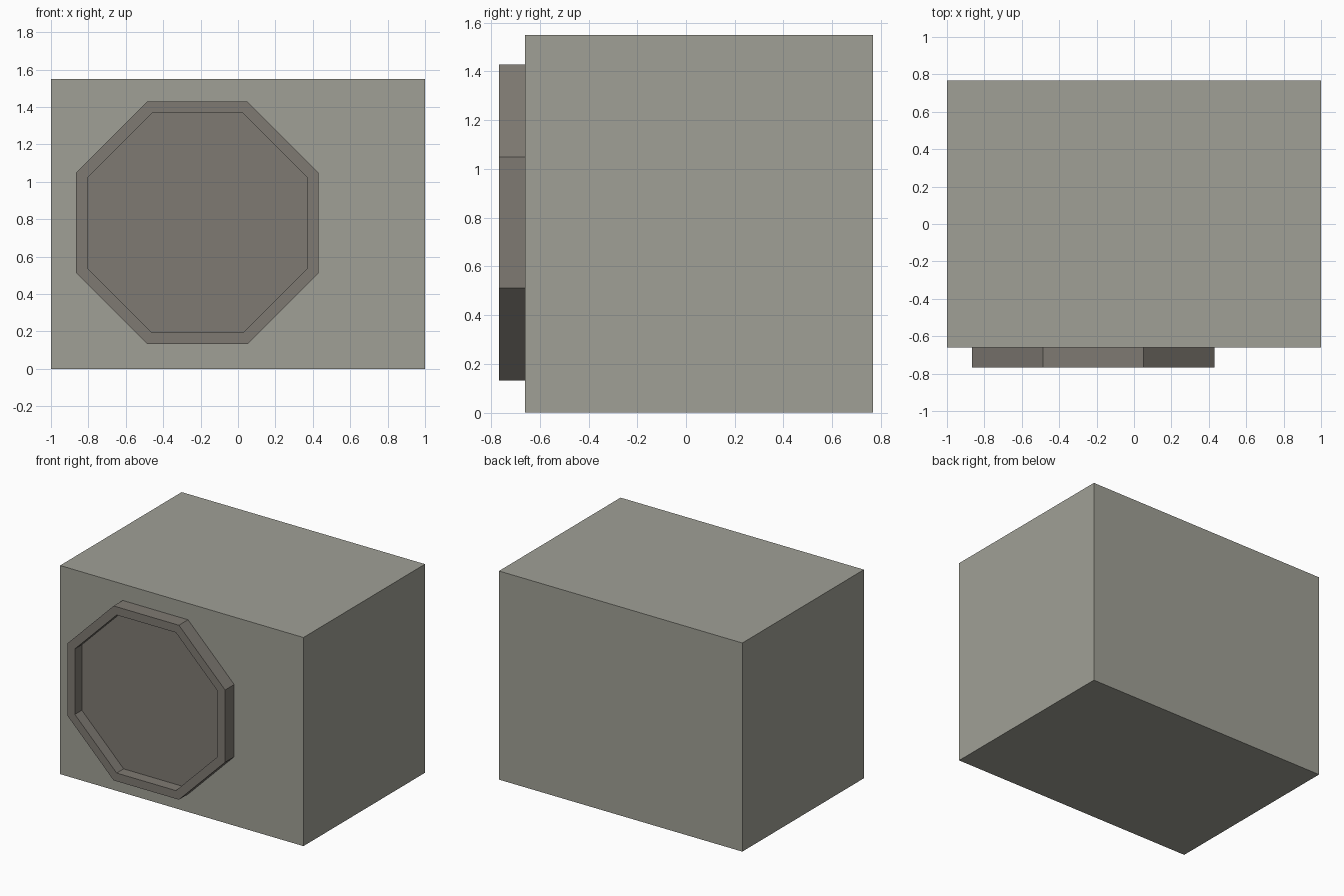
import bpy, bmesh, math

if "Cube" in bpy.data.objects:
    bpy.data.objects.remove(bpy.data.objects["Cube"])

def material(name, rgb):
    m = bpy.data.materials.new(name)
    m.diffuse_color = (*rgb, 1)
    m.use_nodes = True
    m.node_tree.nodes["Principled BSDF"].inputs["Base Color"].default_value = m.diffuse_color
    return m

body_grey = material("warm grey", (0.352, 0.352, 0.305))
ring_grey = material("dark taupe", (0.212, 0.195, 0.171))

def finish(name, bm, mat):
    bmesh.ops.recalc_face_normals(bm, faces=bm.faces)
    mesh = bpy.data.meshes.new(name)
    bm.to_mesh(mesh)
    bm.free()
    mesh.materials.append(mat)
    bpy.context.collection.objects.link(bpy.data.objects.new(name, mesh))

# Box body
X, Y0, Y1, H = 1.0, -0.66, 0.767, 1.55
bm = bmesh.new()
bmesh.ops.create_cube(bm, size=1)
for v in bm.verts:
    v.co = (v.co.x * 2 * X, Y1 if v.co.y > 0 else Y0, (v.co.z + 0.5) * H)
finish("housing", bm, body_grey)

# Octagonal porthole: outer wall, rim, inner wall and recessed panel
CX, CZ = -0.217, 0.78
bm = bmesh.new()

def octagon(apothem, y):
    r = apothem / math.cos(math.pi / 8)
    angles = [math.pi / 8 + i * math.pi / 4 for i in range(8)]
    return [bm.verts.new((CX + r * math.cos(a), y, CZ + r * math.sin(a))) for a in angles]

loops = [octagon(0.648, Y0), octagon(0.648, -0.767),
         octagon(0.587, -0.767), octagon(0.587, -0.685)]
for a, b in zip(loops, loops[1:]):
    for i in range(8):
        j = (i + 1) % 8
        bm.faces.new((a[i], a[j], b[j], b[i]))
bm.faces.new(loops[-1])
bm.faces.new(loops[0])
finish("octagon_door", bm, ring_grey)
